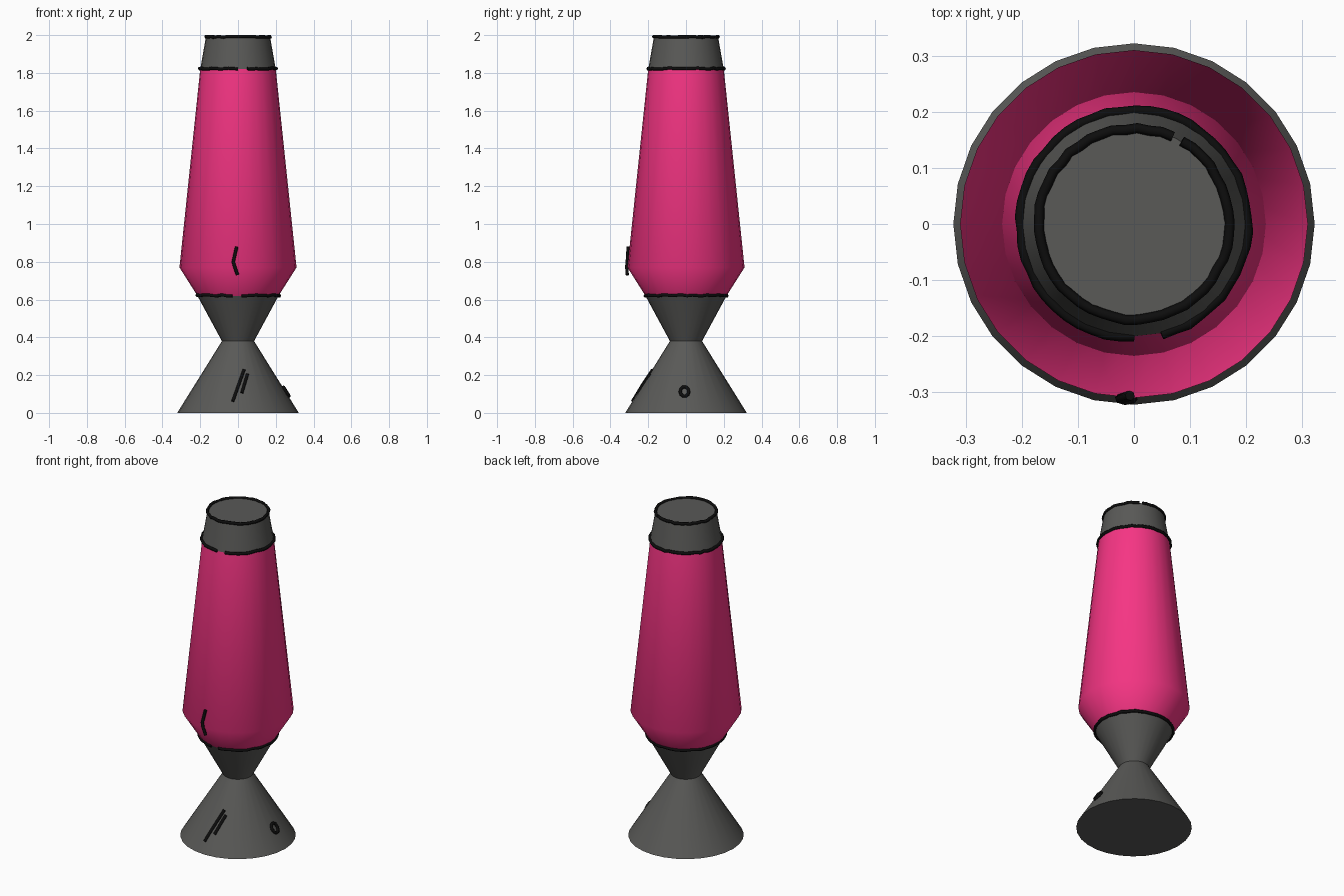
import bpy, bmesh, math, random
from math import cos, sin, pi

if "Cube" in bpy.data.objects:
    bpy.data.objects.remove(bpy.data.objects["Cube"])

random.seed(4)
SIDES = 28


def material(name, color):
    m = bpy.data.materials.new(name)
    m.diffuse_color = (*color, 1)
    m.use_nodes = True
    m.node_tree.nodes["Principled BSDF"].inputs["Base Color"].default_value = m.diffuse_color
    return m


GREY = material("dark_grey", (0.1, 0.1, 0.095))
PINK = material("pink", (0.92, 0.035, 0.23))
BLACK = material("black", (0.004, 0.004, 0.004))


def lathe(name, profile, mat):
    """Revolve (radius, z) points, listed bottom to top, into a closed solid."""
    bm = bmesh.new()
    rings = [[bm.verts.new((r * cos(2 * pi * i / SIDES), r * sin(2 * pi * i / SIDES), z))
              for i in range(SIDES)] for r, z in profile]
    for a, b in zip(rings, rings[1:]):
        for i in range(SIDES):
            j = (i + 1) % SIDES
            bm.faces.new((a[i], a[j], b[j], b[i]))
    bm.faces.new(rings[0][::-1])
    bm.faces.new(rings[-1])
    finish(name, bm, mat, 40)


def finish(name, bm, mat, angle):
    me = bpy.data.meshes.new(name)
    bm.to_mesh(me)
    bm.free()
    me.materials.append(mat)
    ob = bpy.data.objects.new(name, me)
    bpy.context.collection.objects.link(ob)
    bpy.ops.object.select_all(action='DESELECT')
    ob.select_set(True)
    bpy.context.view_layer.objects.active = ob
    bpy.ops.object.shade_smooth_by_angle(angle=math.radians(angle))


def stroke(name, points, radius=0.009, cyclic=False):
    """Hand-drawn ink line as a thin tube, turned into a mesh."""
    cu = bpy.data.curves.new(name, 'CURVE')
    cu.dimensions = '3D'
    cu.bevel_depth = radius
    cu.bevel_resolution = 1
    cu.use_fill_caps = True
    sp = cu.splines.new('POLY')
    sp.points.add(len(points) - 1)
    for p, co in zip(sp.points, points):
        p.co = (*co, 1)
    sp.use_cyclic_u = cyclic
    cu.materials.append(BLACK)
    ob = bpy.data.objects.new(name, cu)
    bpy.context.collection.objects.link(ob)
    bpy.ops.object.select_all(action='DESELECT')
    ob.select_set(True)
    bpy.context.view_layer.objects.active = ob
    bpy.ops.object.convert(target='MESH')


def ink_ring(name, r, z, start, sweep):
    """Slightly wobbly ring with a small gap; angles in degrees."""
    n = 48
    pts = []
    for i in range(n + 1):
        a = math.radians(start + sweep * i / n)
        rr = r + random.uniform(-0.002, 0.002)
        pts.append((rr * cos(a), rr * sin(a), z + random.uniform(-0.003, 0.003)))
    stroke(name, pts)


def cone_r(z):
    return 0.322 - z * (0.237 / 0.38)


# Main bodies
lathe("base", [(0.322, 0), (0.085, 0.38), (0.215, 0.62)], GREY)
lathe("glass", [(0.215, 0.62), (0.31, 0.77), (0.2, 1.82)], PINK)
lathe("cap", [(0.2, 1.82), (0.17, 1.99)], GREY)

# Ink outlines around the joints
ink_ring("lower_outline", 0.218, 0.622, -85, 347)
ink_ring("upper_outline", 0.202, 1.823, -76, 346)
ink_ring("top_outline", 0.17, 1.991, 66, 354)

# Ink marks: glass highlight, base scratches, switch on the right side
stroke("glass_mark", [(-0.007, -0.306, 0.88), (-0.025, -0.311, 0.80),
                      (-0.018, -0.314, 0.775), (-0.002, -0.311, 0.73)])
for name, x0, z0, x1, z1 in (("long_scratch", 0.032, 0.228, -0.028, 0.06),
                             ("short_scratch", 0.05, 0.205, 0.02, 0.105)):
    pts = []
    for t in (0, 0.5, 1):
        x, z = x0 + (x1 - x0) * t, z0 + (z1 - z0) * t
        pts.append((x, -math.sqrt(cone_r(z) ** 2 - x * x), z))
    stroke(name, pts)
loop = []
for i in range(10):
    a = 2 * pi * i / 10
    y, z = -0.008 + 0.023 * cos(a), 0.113 + 0.025 * sin(a)
    loop.append((math.sqrt(cone_r(z) ** 2 - y * y) + 0.004, y, z))
stroke("switch_outline", loop, cyclic=True)
